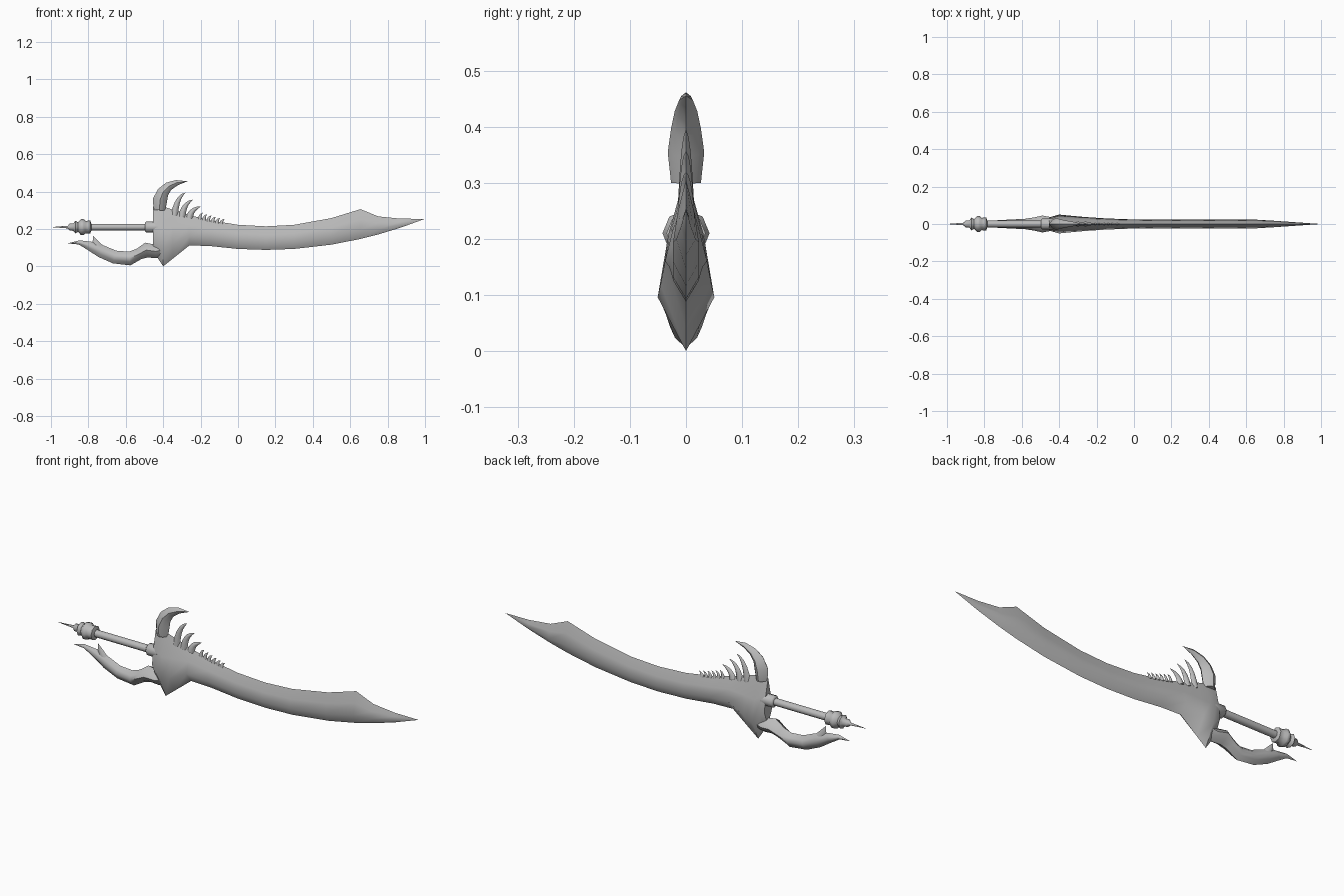
import bpy, bmesh, math
from mathutils import Vector

cube = bpy.data.objects.get("Cube")
if cube:
    bpy.data.objects.remove(cube, do_unlink=True)

steel = bpy.data.materials.new("grey steel")
steel.use_nodes = True
grey = (.5, .5, .5, 1)
steel.diffuse_color = grey
steel.node_tree.nodes["Principled BSDF"].inputs["Base Color"].default_value = grey


def finish(name, bm):
    bmesh.ops.remove_doubles(bm, verts=bm.verts, dist=.0003)
    bmesh.ops.recalc_face_normals(bm, faces=bm.faces)
    mesh = bpy.data.meshes.new(name)
    bm.to_mesh(mesh)
    bm.free()
    mesh.materials.append(steel)
    part = bpy.data.objects.new(name, mesh)
    bpy.context.collection.objects.link(part)
    bpy.ops.object.select_all(action="DESELECT")
    part.select_set(True)
    bpy.context.view_layer.objects.active = part
    bpy.ops.object.shade_smooth_by_angle(angle=math.radians(50))


def loft(bm, rings):
    rows = [[bm.verts.new(point) for point in ring] for ring in rings]
    count = len(rows[0])
    for near, far in zip(rows, rows[1:]):
        for i in range(count):
            j = (i + 1) % count
            bm.faces.new((near[i], near[j], far[j], far[i]))
    bm.faces.new(rows[0])
    bm.faces.new(rows[-1])


def sweep(bm, stations):
    """Sharp-edged lens section swept along (x, z, half width, half thickness)."""
    half_lens = [(1, 0), (.5, .7), (0, 1), (-.5, .7)]
    lens = half_lens + [(-across, -depth) for across, depth in half_lens]
    centres = [Vector((x, 0, z)) for x, z, width, thickness in stations]
    last = len(centres) - 1
    rings = []
    for i, (x, z, width, thickness) in enumerate(stations):
        along = (centres[min(i + 1, last)] - centres[max(i - 1, 0)]).normalized()
        side = Vector((-along.z, 0, along.x))
        rings.append([centres[i] + side * across * width + Vector((0, depth * thickness, 0))
                      for across, depth in lens])
    loft(bm, rings)


def claw(bm, base, bend, tip, width, thickness, neck=1, steps=5):
    """Tapering claw on a quadratic curve, optionally pinched at its root."""
    base, bend, tip = Vector(base), Vector(bend), Vector(tip)
    stations = []
    for i in range(steps + 1):
        t = i / steps
        centre = base.lerp(bend, t).lerp(bend.lerp(tip, t), t)
        size = (1 - t) ** .7 * (neck if i == 0 else 1)
        stations.append((centre.x, centre.y, width * size, thickness * size))
    sweep(bm, stations)


def lathe(name, profile, sides=8, height=.21):
    bm = bmesh.new()
    turns = [math.tau * i / sides for i in range(sides)]
    loft(bm, [[(x, radius * math.cos(a), height + radius * math.sin(a)) for a in turns]
              for x, radius in profile])
    finish(name, bm)


def blade_top(x):
    if x > .66:
        return .254 + .05 * ((1 - x) / .35) ** 4
    return min(.32, .214 + .36 * (x - .15) ** 2)


def blade_bottom(x):
    belly = .088 + .23 * (x - .15) ** 2
    spur = max(.8 * (x + .4), -1.5 * (x + .4))
    return min(belly, spur)


def blade_thickness(x):
    taper = .023 * min(1, 3 * (1 - x))
    swell = .11 * max(0, .1 - x) ** 2
    return (taper + swell) * min(1, 12 * (x + .5))


# Blade and flared guard, with the ridge running low on each face
def blade_ring(x):
    top, bottom, thick = blade_top(x), blade_bottom(x), blade_thickness(x)
    ridge = bottom + .3 * (top - bottom)
    middle = (top + ridge) / 2
    face = [(middle, thick * .62), (ridge, thick)]
    return ([(x, 0, top)] + [(x, y, z) for z, y in face] + [(x, 0, bottom)]
            + [(x, -y, z) for z, y in reversed(face)])


bm = bmesh.new()
loft(bm, [blade_ring(x) for x in (-.455, -.44, -.4, -.35, -.26, -.15, 0, .15, .3,
                                  .5, .655, .75, .87, 1)])
finish("blade", bm)

# Large horn curling forward over the guard
bm = bmesh.new()
claw(bm, (-.42, .3), (-.43, .45), (-.27, .455), width=.045, thickness=.038, neck=.7)
finish("guard_horn", bm)

# Curved spines, each shorter than the one behind it
bm = bmesh.new()
for i in range(3):
    x = -.34 + .04 * i
    z = .27 - .005 * i
    reach = .125 - .033 * i
    claw(bm, (x, z), (x + .01, z + reach * .8), (x + .06, z + reach),
         width=.02, thickness=.014)
finish("back_spines", bm)

# Row of small teeth along the back of the blade
bm = bmesh.new()
for i in range(6):
    x = -.205 + .023 * i
    z = blade_top(x) - .008
    reach = .036 - .002 * i
    claw(bm, (x, z), (x, z + reach * .7), (x + .018, z + reach),
         width=.011, thickness=.008, steps=3)
finish("back_teeth", bm)

# Knuckle guard sweeping back below the grip, with a thorn near its tip
bm = bmesh.new()
sweep(bm, [(-.91, .123, 0, 0), (-.85, .128, .011, .01), (-.795, .11, .024, .016),
           (-.73, .08, .034, .02), (-.66, .05, .035, .024), (-.58, .042, .037, .028),
           (-.53, .066, .03, .036), (-.49, .087, .04, .045), (-.44, .08, .036, .036),
           (-.4, .09, .04, .03)])
claw(bm, (-.74, .09), (-.76, .12), (-.775, .163), width=.03, thickness=.014, steps=3)
finish("knuckle_guard", bm)

# Grip, collar and spiked pommel
lathe("grip", [(-.8, .018), (-.48, .018)], sides=10)
lathe("collar", [(-.497, .022), (-.49, .03), (-.43, .03)])
lathe("pommel", [(-1, 0), (-.91, .007), (-.9, .018), (-.88, .02), (-.87, .034), (-.855, .026),
                 (-.84, .042), (-.825, .042), (-.815, .033), (-.79, .035), (-.784, .018)])
